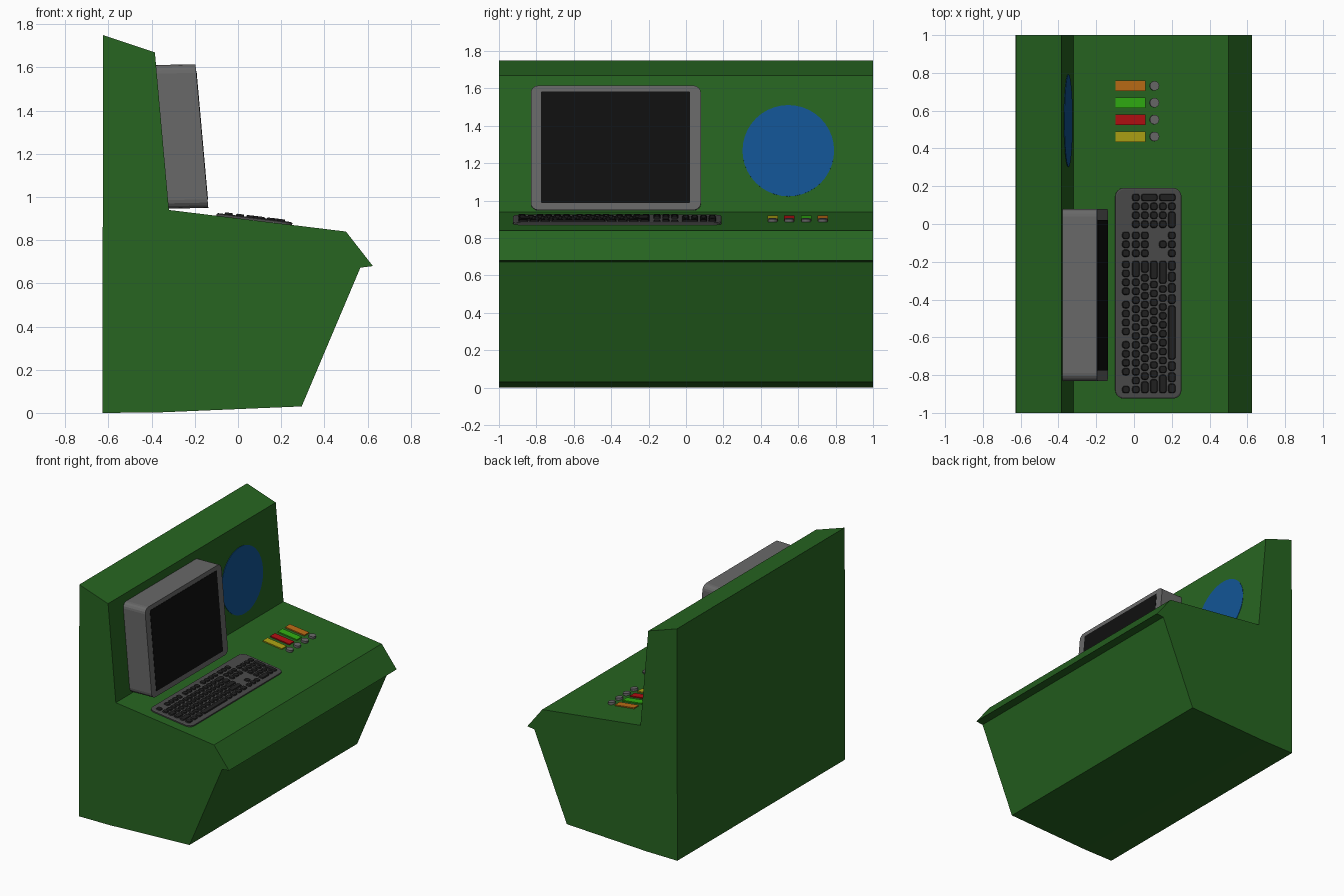
import bpy, bmesh, math
from mathutils import Matrix, Vector

if "Cube" in bpy.data.objects:
    bpy.data.objects.remove(bpy.data.objects["Cube"])


def material(name, rgb):
    m = bpy.data.materials.new(name)
    m.diffuse_color = (*rgb, 1)
    m.use_nodes = True
    m.node_tree.nodes["Principled BSDF"].inputs["Base Color"].default_value = m.diffuse_color
    return m


GREEN = material("console_green", (0.02, 0.13, 0.015))
GREY = material("casing_grey", (0.14, 0.14, 0.14))
DARK = material("keyboard_grey", (0.07, 0.07, 0.07))
BLACK = material("key_black", (0.015, 0.015, 0.015))
SCREEN = material("screen_black", (0.005, 0.005, 0.005))
BLUE = material("panel_blue", (0.006, 0.09, 0.3))


def frame(origin, x, y, z):
    m = Matrix((x, y, z)).transposed().to_4x4()
    m.translation = Vector(origin)
    return m


def rounded(cx, cy, w, h, r, seg=4):
    pts = []
    for k, (sx, sy) in enumerate(((1, 1), (-1, 1), (-1, -1), (1, -1))):
        for i in range(seg + 1):
            a = (k + i / seg) * math.pi / 2
            pts.append((cx + sx * (w / 2 - r) + r * math.cos(a),
                        cy + sy * (h / 2 - r) + r * math.sin(a)))
    return pts


def circle(cx, cy, r, n):
    return [(cx + r * math.cos(2 * math.pi * i / n),
             cy + r * math.sin(2 * math.pi * i / n)) for i in range(n)]


def loft(bm, m, rings):
    """Closed solid through rings of (height, outline)."""
    loops = [[bm.verts.new(m @ Vector((x, y, z))) for x, y in pts] for z, pts in rings]
    n = len(loops[0])
    for a, b in zip(loops, loops[1:]):
        for i in range(n):
            j = (i + 1) % n
            bm.faces.new((a[i], a[j], b[j], b[i]))
    bm.faces.new(loops[0][::-1])
    bm.faces.new(loops[-1])


def finish(name, bm, mat):
    bmesh.ops.recalc_face_normals(bm, faces=bm.faces)
    me = bpy.data.meshes.new(name)
    bm.to_mesh(me)
    bm.free()
    me.materials.append(mat)
    ob = bpy.data.objects.new(name, me)
    bpy.context.scene.collection.objects.link(ob)
    return ob


def solid(name, m, rings, mat):
    bm = bmesh.new()
    loft(bm, m, rings)
    return finish(name, bm, mat)


# Console body: side profile extruded along y
profile = [(-0.628, 0), (-0.37, 0.002), (0.295, 0.03), (0.567, 0.673), (0.625, 0.68),
           (0.5, 0.84), (-0.32, 0.94), (-0.385, 1.67), (-0.625, 1.75)]
side = frame((0, 0, 0), (1, 0, 0), (0, 0, 1), (0, -1, 0))
solid("console_body", side, [(-1, profile), (1, profile)], GREEN)

# Local frames on the slanted back panel and the sloping desk
up = Vector((-0.065, 0, 0.73)).normalized()
wall_o = (-0.32, 0, 0.94)
Y = Vector((0, 1, 0))
wall = frame(wall_o, Y, up, Y.cross(up))
wall_level = frame(wall_o, Y, up, (1, 0, 0.02))
slope = Vector((-0.82, 0, 0.1)).normalized()
desk = frame((0, 0, 0.901), Y, slope, Y.cross(slope))

# Monitor: casing pushed straight out of the back panel, with dark screen
case = rounded(-0.375, 0.34, 0.91, 0.668, 0.04)
solid("monitor_case", wall_level, [(-0.004, case), (0.183, case)], GREY)
glass = rounded(-0.377, 0.343, 0.795, 0.597, 0.002, 1)
solid("monitor_screen", wall_level, [(0.17, glass), (0.185, glass)], SCREEN)

# Round blue panel
disc = circle(0.547, 0.328, 0.245, 40)
solid("round_panel", wall, [(-0.004, disc), (0.003, disc)], BLUE)

# Keyboard base with softened top edge
kb = (-0.367, -0.076)
solid("keyboard_base", desk, [
    (0.0, rounded(*kb, 1.115, 0.353, 0.045)),
    (0.009, rounded(*kb, 1.115, 0.353, 0.045)),
    (0.013, rounded(*kb, 1.1, 0.338, 0.038))], DARK)

# Keys: each row lists (start column, key widths)
nav, pad = (15.25, [1] * 3), (18.5, [1] * 3)
rows = [
    [(0, [1]), (2, [1] * 4), (6.5, [1] * 4), (11, [1] * 4), nav],
    [(0, [1] * 13 + [2]), nav, (18.5, [1] * 4)],
    [(0, [1.5] + [1] * 12 + [1.5]), nav, pad],
    [(0, [1.75] + [1] * 11 + [2.25]), pad],
    [(0, [2.25] + [1] * 10 + [2.75]), (16.25, [1]), pad],
    [(0, [1.25] * 3 + [6.25] + [1.25] * 4), nav, (18.5, [2, 1])],
]
row_v = [0.045, -0.008, -0.056, -0.104, -0.152, -0.2]
U, V, START = 0.0473, 0.048, -0.9
bm = bmesh.new()


def key(col, v, w, h=1):
    cx, sx, sy = START + (col + w / 2) * U, w * U - 0.008, h * V - 0.008
    loft(bm, desk, [(0.012, rounded(cx, v, sx, sy, 0.012, 2)),
                    (0.021, rounded(cx, v, sx - 0.008, sy - 0.008, 0.01, 2))])


for v, groups in zip(row_v, rows):
    for col, widths in groups:
        for w in widths:
            key(col, v, w)
            col += w
key(21.5, -0.08, 1, 2)
key(21.5, -0.176, 1, 2)
finish("keyboard_keys", bm, BLACK)

# Coloured indicator bars, each with a round push button
for i, (name, rgb) in enumerate((("yellow", (0.42, 0.36, 0.007)), ("red", (0.45, 0.005, 0.006)),
                                 ("green", (0.03, 0.42, 0.006)), ("orange", (0.5, 0.15, 0.008)))):
    y = 0.463 + i * 0.0895
    bar = rounded(y, 0.019, 0.056, 0.161, 0.001, 1)
    solid(name + "_indicator", desk, [(-0.002, bar), (0.008, bar)], material(name + "_light", rgb))
    knob = circle(y, -0.108, 0.025, 20)
    solid(name + "_button", desk, [(-0.002, knob), (0.016, knob)], GREY)
